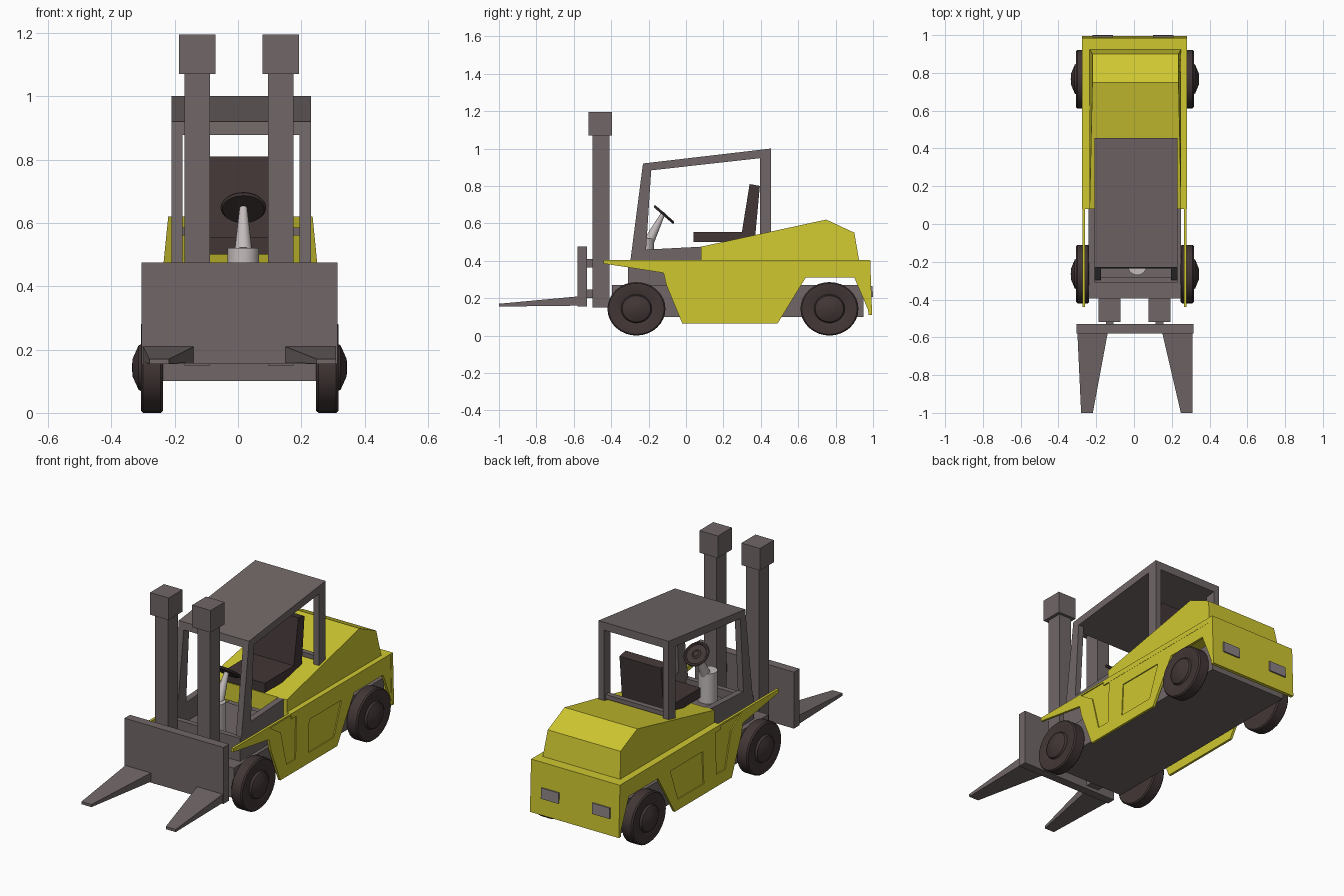
import bpy, bmesh, math
from mathutils import Matrix, Vector

if "Cube" in bpy.data.objects:
    bpy.data.objects.remove(bpy.data.objects["Cube"])


def material(name, rgb):
    m = bpy.data.materials.new(name)
    m.use_nodes = True
    m.diffuse_color = (*rgb, 1)
    m.node_tree.nodes["Principled BSDF"].inputs["Base Color"].default_value = (*rgb, 1)
    return m


YELLOW = material("yellow paint", (0.62, 0.57, 0.03))
GREY = material("warm grey steel", (0.165, 0.135, 0.135))
DARK = material("dark brown rubber", (0.055, 0.037, 0.037))
LIGHT = material("pale grey plastic", (0.55, 0.5, 0.5))
LAMP = material("lamp grey", (0.26, 0.22, 0.23))


def finish(name, bm, mat, smooth=False):
    bmesh.ops.recalc_face_normals(bm, faces=bm.faces)
    mesh = bpy.data.meshes.new(name)
    bm.to_mesh(mesh)
    bm.free()
    mesh.materials.append(mat)
    ob = bpy.data.objects.new(name, mesh)
    bpy.context.collection.objects.link(ob)
    if smooth:
        bpy.ops.object.select_all(action="DESELECT")
        ob.select_set(True)
        bpy.context.view_layer.objects.active = ob
        bpy.ops.object.shade_smooth_by_angle(angle=math.radians(35))
    return ob


def prism(name, pts, x0, x1, mat):
    """Side profile of (y, z) points, extruded from x0 to x1."""
    bm = bmesh.new()
    face = bm.faces.new([bm.verts.new((x0, y, z)) for y, z in pts])
    new = bmesh.ops.extrude_face_region(bm, geom=[face])["geom"]
    bmesh.ops.translate(bm, vec=(x1 - x0, 0, 0),
                        verts=[g for g in new if isinstance(g, bmesh.types.BMVert)])
    return finish(name, bm, mat)


def box(name, x, y, z, mat):
    return prism(name, [(y[0], z[0]), (y[1], z[0]), (y[1], z[1]), (y[0], z[1])], *x, mat)


def lathe(name, pts, matrix, mat, steps=32):
    """Spin (radius, height) points about the local z axis."""
    bm = bmesh.new()
    vs = [bm.verts.new((r, 0, h)) for r, h in pts]
    es = [bm.edges.new(p) for p in zip(vs, vs[1:])]
    bmesh.ops.spin(bm, geom=vs + es, cent=(0, 0, 0), axis=(0, 0, 1),
                   angle=math.tau, steps=steps)
    bmesh.ops.remove_doubles(bm, verts=bm.verts, dist=1e-5)
    bm.transform(matrix)
    return finish(name, bm, mat, smooth=True)


def cut(ob, cutter):
    mod = ob.modifiers.new("recess", "BOOLEAN")
    mod.object, mod.solver = cutter, "EXACT"
    bpy.context.view_layer.update()
    bpy.context.view_layer.objects.active = ob
    bpy.ops.object.modifier_apply(modifier=mod.name)
    bpy.data.objects.remove(cutter)


SIDES = (("right", -1), ("left", 1))

# Chassis and cab floor
box("chassis", (-0.24, 0.25), (-0.395, 0.95), (0.10, 0.27), GREY)
box("cab_floor", (-0.21, 0.23), (-0.31, 0.10), (0.27, 0.35), GREY)
box("cab_front_beam", (-0.21, 0.23), (-0.31, -0.28), (0.35, 0.40), GREY)

# Engine hood, narrower at the top
hood = prism("engine_hood", [(0.08, 0.405), (0.08, 0.475), (0.75, 0.62), (0.90, 0.55),
                             (0.925, 0.405)], -0.235, 0.25, YELLOW)
for v in hood.data.vertices:
    if v.co.z > 0.5:
        v.co.x = 0.01 + (v.co.x - 0.01) * 0.94
box("body_ledge", (-0.275, 0.28), (0.08, 0.985), (0.375, 0.405), YELLOW)
prism("rear_panel", [(0.965, 0.405), (0.985, 0.405), (0.995, 0.11), (0.975, 0.11)],
      -0.276, 0.281, YELLOW)

# Side skirts with wheel arches and recessed doors
skirt = [(-0.44, 0.405), (-0.44, 0.385), (-0.12, 0.335), (-0.105, 0.27), (-0.02, 0.065),
         (0.49, 0.065), (0.64, 0.31), (0.90, 0.31), (0.985, 0.11), (0.98, 0.405)]
step_recess = [(-0.11, 0.395), (-0.016, 0.335), (0.037, 0.133), (0.117, 0.133), (0.125, 0.395)]
door_recess = [(0.24, 0.31), (0.53, 0.31), (0.46, 0.125), (0.23, 0.125)]
for side, s in SIDES:
    inner, outer = 0.003 + s * 0.262, 0.003 + s * 0.276
    ob = prism(side + "_skirt", skirt, inner, outer, YELLOW)
    for pts in (step_recess, door_recess):
        cut(ob, prism("recess_cutter", pts, outer - s * 0.006, outer + s * 0.05, YELLOW))

# Rear lamps
for side, s in SIDES:
    x = -0.005 + s * 0.16
    prism(side + "_rear_lamp", [(0.985, 0.265), (0.997, 0.265), (1.0, 0.205), (0.985, 0.205)],
          x - 0.055, x + 0.055, LAMP)

# Cab frame: side walls, posts and sloping roof
for side, s in SIDES:
    a, b = 0.01 + s * 0.22, 0.01 + s * 0.185
    prism(side + "_cab_wall", [(-0.31, 0.27), (-0.30, 0.40), (-0.21, 0.46), (0.08, 0.475),
                               (0.10, 0.27)], a, b, GREY)
    prism(side + "_front_post", [(-0.30, 0.38), (-0.23, 0.92), (-0.185, 0.90), (-0.215, 0.44),
                                 (-0.22, 0.38)], a, b, GREY)
    box(side + "_rear_post", (a, b), (0.395, 0.455), (0.48, 0.97), GREY)
prism("cab_roof", [(-0.23, 0.92), (0.455, 1.0), (0.455, 0.955), (-0.235, 0.878)],
      -0.21, 0.23, GREY)
box("cab_rear_rail", (-0.19, 0.21), (0.41, 0.44), (0.56, 0.585), GREY)

# Seat
box("seat_cushion", (-0.12, 0.14), (0.04, 0.36), (0.50, 0.555), DARK)
prism("seat_back", [(0.295, 0.53), (0.34, 0.81), (0.395, 0.80), (0.37, 0.53)],
      -0.12, 0.14, DARK)

# Steering column and wheel
lathe("column_base", [(0, 0.34), (0.05, 0.34), (0.05, 0.52), (0, 0.52)],
      Matrix.Translation((0.017, -0.22, 0)), LIGHT)
tilt = Matrix.Rotation(math.radians(-40), 4, "X")
lean = Matrix.Rotation(math.radians(-27), 4, "X")
lathe("steering_column", [(0, 0), (0.028, 0), (0.012, 0.155), (0, 0.155)],
      Matrix.Translation((0.017, -0.195, 0.51)) @ lean, LIGHT)
lathe("steering_wheel", [(0, 0.008), (0.015, 0.008), (0.025, 0.0), (0.055, 0.0), (0.06, 0.007),
                         (0.068, 0.006), (0.072, 0), (0.066, -0.007), (0, -0.007)],
      Matrix.Translation((0.017, -0.118, 0.648)) @ Matrix.Rotation(math.radians(-41), 4, "X"), DARK)

# Mast columns, caps and carriage links
for side, s in SIDES:
    x = 0.003 + s * 0.132
    box(side + "_mast", (x - 0.04, x + 0.04), (-0.50, -0.41), (0.15, 1.08), GREY)
    box(side + "_mast_cap", (x - 0.058, x + 0.058), (-0.52, -0.395), (1.07, 1.195), GREY)
    for level, z in (("lower", 0.20), ("upper", 0.365)):
        box(f"{side}_{level}_link", (x - 0.02, x + 0.02), (-0.54, -0.49), (z, z + 0.045), GREY)

# Carriage plate and tapering forks
box("carriage_plate", (-0.305, 0.315), (-0.58, -0.53), (0.155, 0.475), GREY)
for side, s in SIDES:
    outer, inner = 0.005 + s * 0.305, 0.005 + s * 0.143
    fork = prism(side + "_fork", [(-0.57, 0.16), (-0.57, 0.21), (-1.0, 0.17), (-1.0, 0.155)],
                 outer, inner, GREY)
    for v in fork.data.vertices:
        if v.co.y < -0.9:
            v.co.x = 0.015 + s * (0.295 if abs(v.co.x - outer) < 0.01 else 0.233)

# Wheels with conical hubs
wheel = [(0, -0.035), (0.148, -0.035), (0.155, -0.028), (0.155, 0.028), (0.148, 0.035),
         (0.09, 0.035), (0.082, 0.031), (0.076, 0.042), (0.03, 0.061), (0, 0.063)]
for end, y in (("front", -0.265), ("rear", 0.767)):
    for side, s in SIDES:
        place = (Matrix.Translation((0.005 + s * 0.277, y, 0.143))
                 @ Matrix.Diagonal((1, 1, 0.922, 1))
                 @ Matrix.Rotation(s * math.pi / 2, 4, "Y"))
        lathe(f"{end}_{side}_wheel", wheel, place, DARK)
